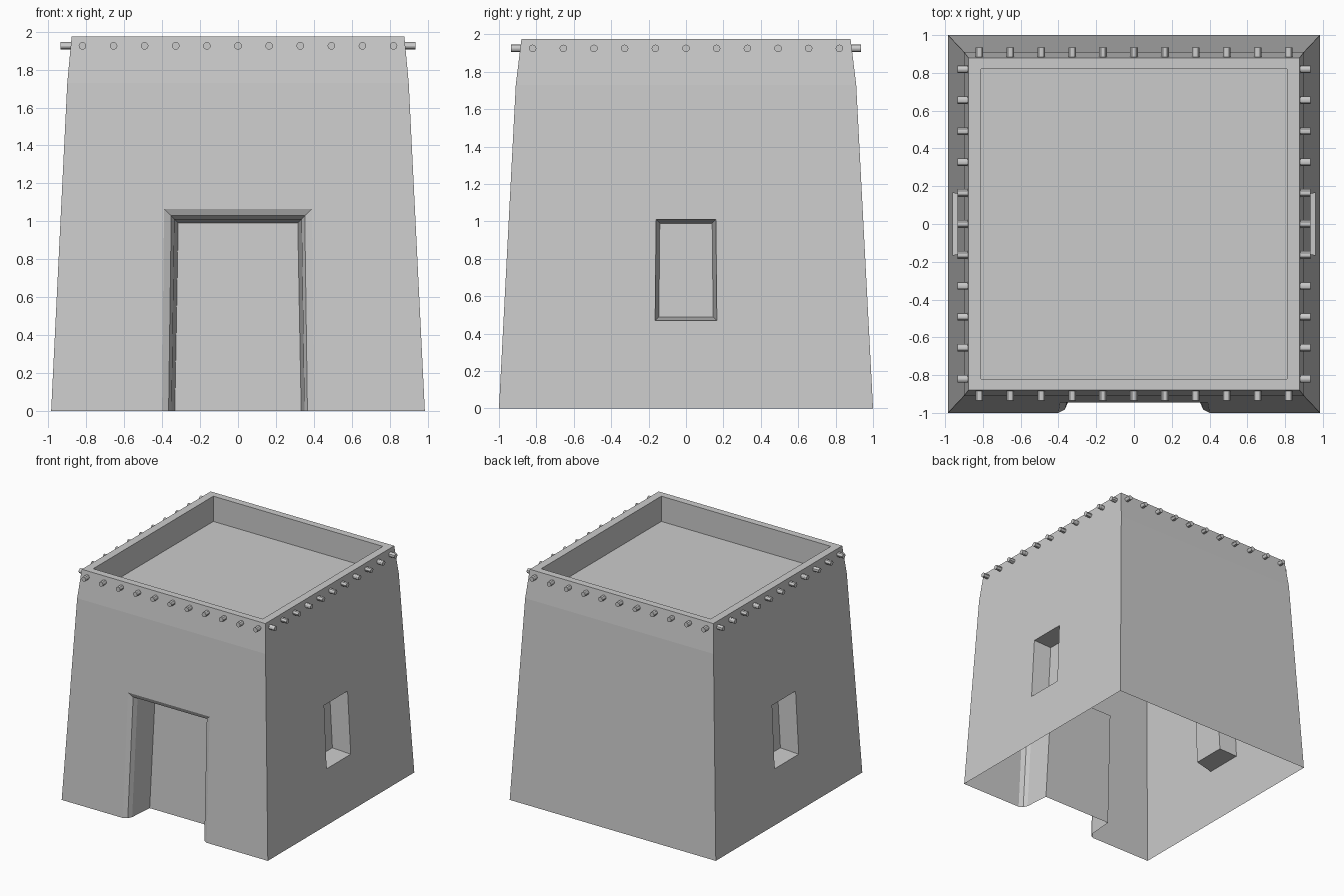
import bpy, bmesh
from math import pi
from mathutils import Matrix, Vector

if "Cube" in bpy.data.objects:
    bpy.data.objects.remove(bpy.data.objects["Cube"])

H1, HT = 1.73, 1.975                # shoulder height, parapet top
BX, BY, SX, SY = 0.985, 1.0, 0.90, 0.91   # half sizes at base and shoulder

bm = bmesh.new()


def quad(pts):
    bm.faces.new([bm.verts.new(p) for p in pts])


def bridge(loops, closed):
    """Quads between successive four-point loops, last loop filled."""
    for a, b in zip(loops, loops[1:]):
        for i in range(4 if closed else 3):
            j = (i + 1) % 4
            quad([a[i], a[j], b[j], b[i]])
    quad(loops[-1])


def wall(angle, half_w, half_w_top, dist, dist_top, rings, closed=True):
    """Sloping wall facing -y, turned by angle; ring = (w bottom, w top, z bottom, z top, inset)."""
    rot = Matrix.Rotation(angle, 3, 'Z')

    def pt(u, z, d):
        return rot @ Vector((u, -(dist + (dist_top - dist) * z / H1) + d, z))
    all_rings = [(half_w, half_w_top, 0, H1, 0)] + rings
    loops = [[pt(-wb, zb, d), pt(-wt, zt, d), pt(wt, zt, d), pt(wb, zb, d)]
             for wb, wt, zb, zt, d in all_rings]
    if rings:
        bridge(loops, closed)
    else:
        quad(loops[0])


# front wall with rounded doorway and recessed door
door = [(0.40, 0.39, 0, 1.065, 0), (0.366, 0.352, 0, 1.03, 0.018),
        (0.35, 0.335, 0, 1.01, 0.055), (0.333, 0.315, 0, 0.99, 0.27)]
wall(0, BX, SX, BY, SY, door, closed=False)
# back wall
wall(pi, BX, SX, BY, SY, [])
# side walls with recessed windows
window = [(0.165, 0.16, 0.47, 1.01, 0), (0.145, 0.14, 0.49, 0.99, 0.16)]
for a in (pi / 2, -pi / 2):
    wall(a, BY, SY, BX, SX, window)

# upper band, parapet rim, inner parapet and sunken roof
bridge([[(-x, -y, z), (x, -y, z), (x, y, z), (-x, y, z)] for x, y, z in
        ((SX, SY, H1), (0.877, 0.88, HT), (0.81, 0.82, HT), (0.81, 0.82, 1.757))], True)

bmesh.ops.remove_doubles(bm, verts=bm.verts, dist=1e-4)
bmesh.ops.recalc_face_normals(bm, faces=bm.faces)
me = bpy.data.meshes.new("house_walls")
bm.to_mesh(me)
bm.free()
bpy.context.collection.objects.link(bpy.data.objects.new("house_walls", me))

# protruding roof beam ends on all four sides
bm = bmesh.new()
for k in range(4):
    for i in range(-5, 6):
        m = (Matrix.Rotation(k * pi / 2, 4, 'Z')
             @ Matrix.Translation((i * 0.164, -0.895, 1.925))
             @ Matrix.Rotation(pi / 2, 4, 'X'))
        bmesh.ops.create_cone(bm, cap_ends=True, segments=12, radius1=0.02,
                              radius2=0.02, depth=0.08, matrix=m)
me = bpy.data.meshes.new("roof_beams")
bm.to_mesh(me)
bm.free()
beams = bpy.data.objects.new("roof_beams", me)
bpy.context.collection.objects.link(beams)
bpy.context.view_layer.objects.active = beams
beams.select_set(True)
bpy.ops.object.shade_smooth_by_angle()
